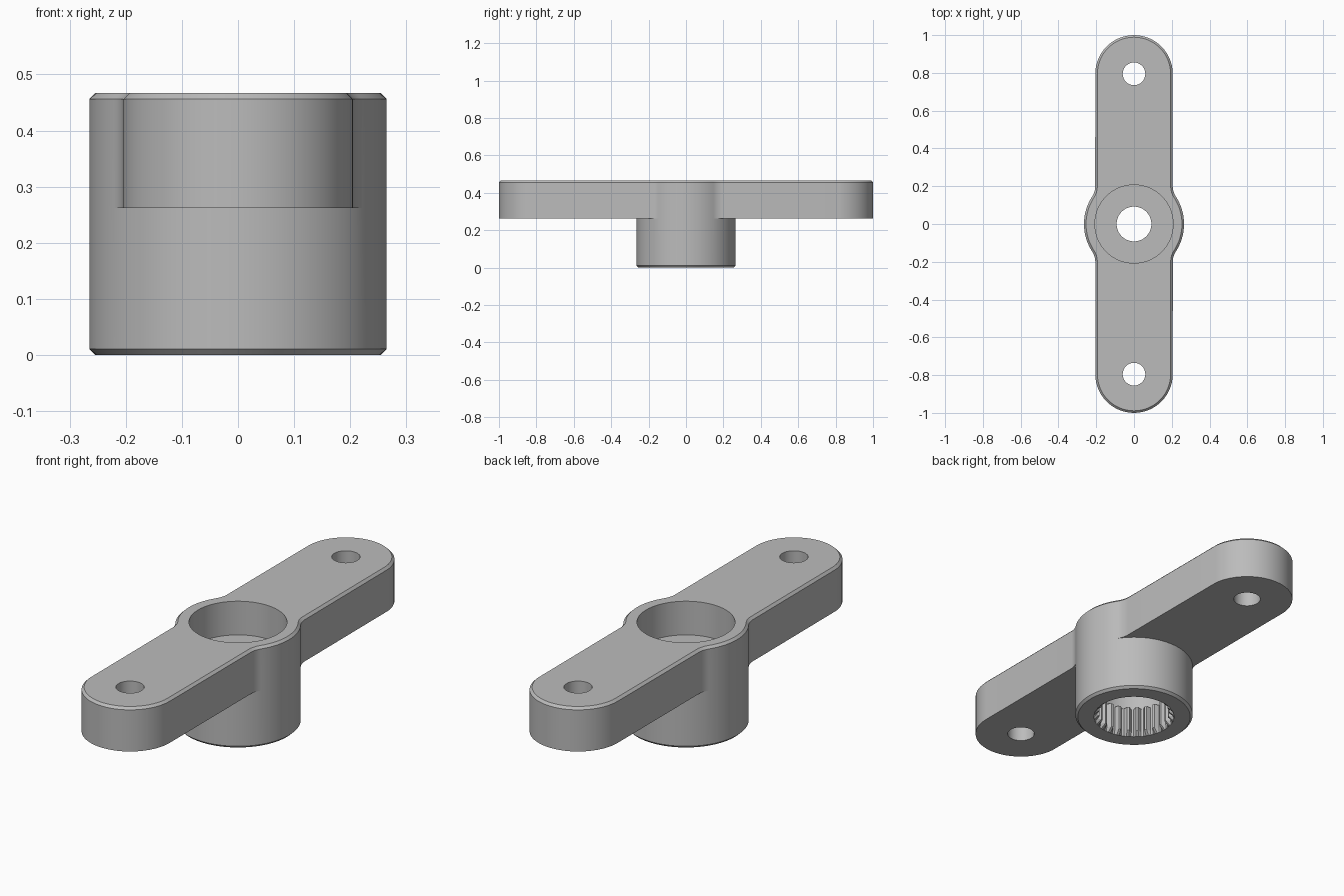
import bpy, bmesh
from math import sin, cos, pi, atan2, sqrt

if "Cube" in bpy.data.objects:
    bpy.data.objects.remove(bpy.data.objects["Cube"])

TOP, UNDER, CH = 0.467, 0.262, 0.011      # top, arm underside, chamfer
R, H, F, END = 0.265, 0.205, 0.10, 0.795  # hub radius, arm half width, fillet, arm end centre
YC = sqrt((R + F) ** 2 - (H + F) ** 2)    # fillet centre
A = atan2(YC, H + F)                      # hub angle where the fillet starts
NS, NE, NF, TEETH = 16, 28, 8, 25
N = TEETH * 4

bm = bmesh.new()


def arc(cx, cy, r, a0, a1, n):
    return [(cx + r * cos(a0 + (a1 - a0) * i / n), cy + r * sin(a0 + (a1 - a0) * i / n))
            for i in range(n + 1)]


def outline(c):
    """Arm and hub outline, moved inward by c."""
    half = arc(0, 0, R - c, -A, A, NS)
    half += arc(H + F, YC, F + c, pi + A, pi, NF)[1:]
    half += arc(0, END, H - c, 0, pi, NE)[1:]
    half += arc(-H - F, YC, F + c, 0, -A, NF)[1:-1]
    return half + [(-x, -y) for x, y in half]


def ring(points, z):
    return [bm.verts.new((x, y, z)) for x, y in points]


def circle(r, z, n=N, cy=0.0):
    return ring(arc(0, cy, r, 0, 2 * pi, n)[:-1], z)


def bridge(*rings):
    for a, b in zip(rings, rings[1:]):
        for i in range(len(a)):
            j = (i + 1) % len(a)
            bm.faces.new((a[i], a[j], b[j], b[i]))


def fill(*loops):
    """Flat face with holes."""
    edges = []
    for loop in loops:
        for a, b in zip(loop, loop[1:] + loop[:1]):
            edges.append(bm.edges.get((a, b)) or bm.edges.new((a, b)))
    bmesh.ops.triangle_fill(bm, use_beauty=True, edges=edges, normal=(0, 0, 1))


# Arm side walls with chamfered top edge
low = ring(outline(0), UNDER)
top = ring(outline(CH), TOP)
bridge(low, ring(outline(0), TOP - CH), top)

# Hub barrel, sharing its side arcs with the arm outline
M = len(low) // 2
back = ring(arc(0, 0, R, A, pi - A, NE)[1:-1], UNDER)
front = ring(arc(0, 0, R, A + pi, 2 * pi - A, NE)[1:-1], UNDER)
hub = low[:NS + 1] + back + low[M:M + NS + 1] + front
flat = [(v.co.x, v.co.y) for v in hub]
s = (R - CH) / R
hub_end = ring([(x * s, y * s) for x, y in flat], 0)
bridge(hub, ring(flat, CH), hub_end)

# Screw holes at the arm ends
holes = []
for y in (END, -END):
    pair = circle(0.06, UNDER, 32, y), circle(0.06, TOP, 32, y)
    bridge(*pair)
    holes.append(pair)

# Toothed socket, membrane with centre hole, and counterbore
spline = []
for i in range(N):
    r = 0.178 if i % 4 < 2 else 0.158
    a = 2 * pi * i / N
    spline.append((r * cos(a), r * sin(a)))
socket = circle(0.181, 0)
counterbore = circle(0.207, TOP)
bridge(socket, ring(spline, 0.02), ring(spline, 0.14), circle(0.181, 0.142),
       circle(0.181, 0.21), circle(0.092, 0.21), circle(0.092, 0.31),
       circle(0.207, 0.31), counterbore)

# Flat faces: top, arm undersides, hub end
fill(top, counterbore, holes[0][1], holes[1][1])
fill(low[NS:M + 1] + back[::-1], holes[0][0])
fill(low[M + NS:] + [low[0]] + front[::-1], holes[1][0])
fill(hub_end, socket)

bmesh.ops.recalc_face_normals(bm, faces=bm.faces)
mesh = bpy.data.meshes.new("double_arm_lever")
bm.to_mesh(mesh)
bm.free()
obj = bpy.data.objects.new("double_arm_lever", mesh)
bpy.context.collection.objects.link(obj)

grey = bpy.data.materials.new("plain grey")
grey.diffuse_color = (0.5, 0.5, 0.5, 1)
grey.use_nodes = True
grey.node_tree.nodes["Principled BSDF"].inputs["Base Color"].default_value = grey.diffuse_color
mesh.materials.append(grey)

bpy.context.view_layer.objects.active = obj
obj.select_set(True)
bpy.ops.object.shade_smooth_by_angle(angle=0.5)
